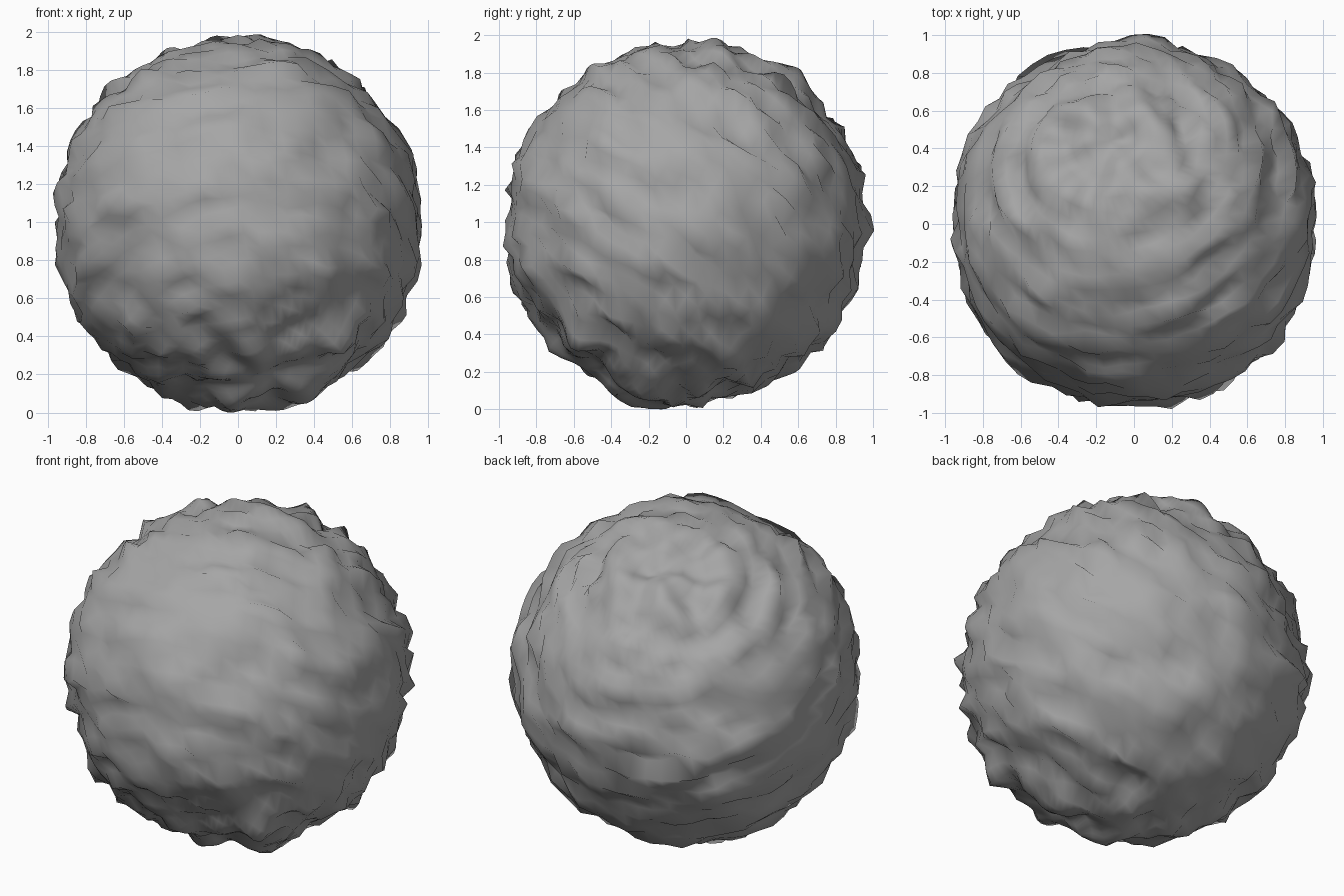
import bpy
import bmesh
from mathutils import Vector, noise

# Remove the default object
cube = bpy.data.objects.get("Cube")
if cube:
    bpy.data.objects.remove(cube, do_unlink=True)

AXIS = Vector((-0.14, 0.49, 0.86)).normalized()
RADIUS = 0.96


def layered(p, around, along, shift):
    """Noise stretched around the axis, so it forms rock layers."""
    return noise.noise(Vector((p.x * around + shift, p.y * around, p.z * along + 0.4)))


# Boulder: a sphere with layered ridges around its own tilted axis
bm = bmesh.new()
bmesh.ops.create_uvsphere(bm, u_segments=64, v_segments=42, radius=1)
tilt = AXIS.to_track_quat("Z", "Y")
for v in bm.verts:
    p = v.co.normalized()
    ridge = 0.045 * layered(p, 2, 11, 3) + 0.06 * layered(p, 6, 21, 8)
    overhang = 0.05 * layered(p, 5, 17, 21)
    world = tilt @ p
    # The underside is a little fuller than the top
    radius = RADIUS - 0.02 * world.z + ridge
    v.co = world * radius + AXIS * overhang
for f in bm.faces:
    f.smooth = True

# Stand it on the floor
floor = min(v.co.z for v in bm.verts)
bmesh.ops.translate(bm, verts=bm.verts, vec=(0, 0, -floor))

mesh = bpy.data.meshes.new("boulder")
bm.to_mesh(mesh)
bm.free()
boulder = bpy.data.objects.new("boulder", mesh)
bpy.context.collection.objects.link(boulder)

# Plain grey stone
stone = bpy.data.materials.new("grey stone")
stone.use_nodes = True
grey = (0.38, 0.38, 0.38, 1)
stone.diffuse_color = grey
stone.node_tree.nodes["Principled BSDF"].inputs["Base Color"].default_value = grey
mesh.materials.append(stone)
